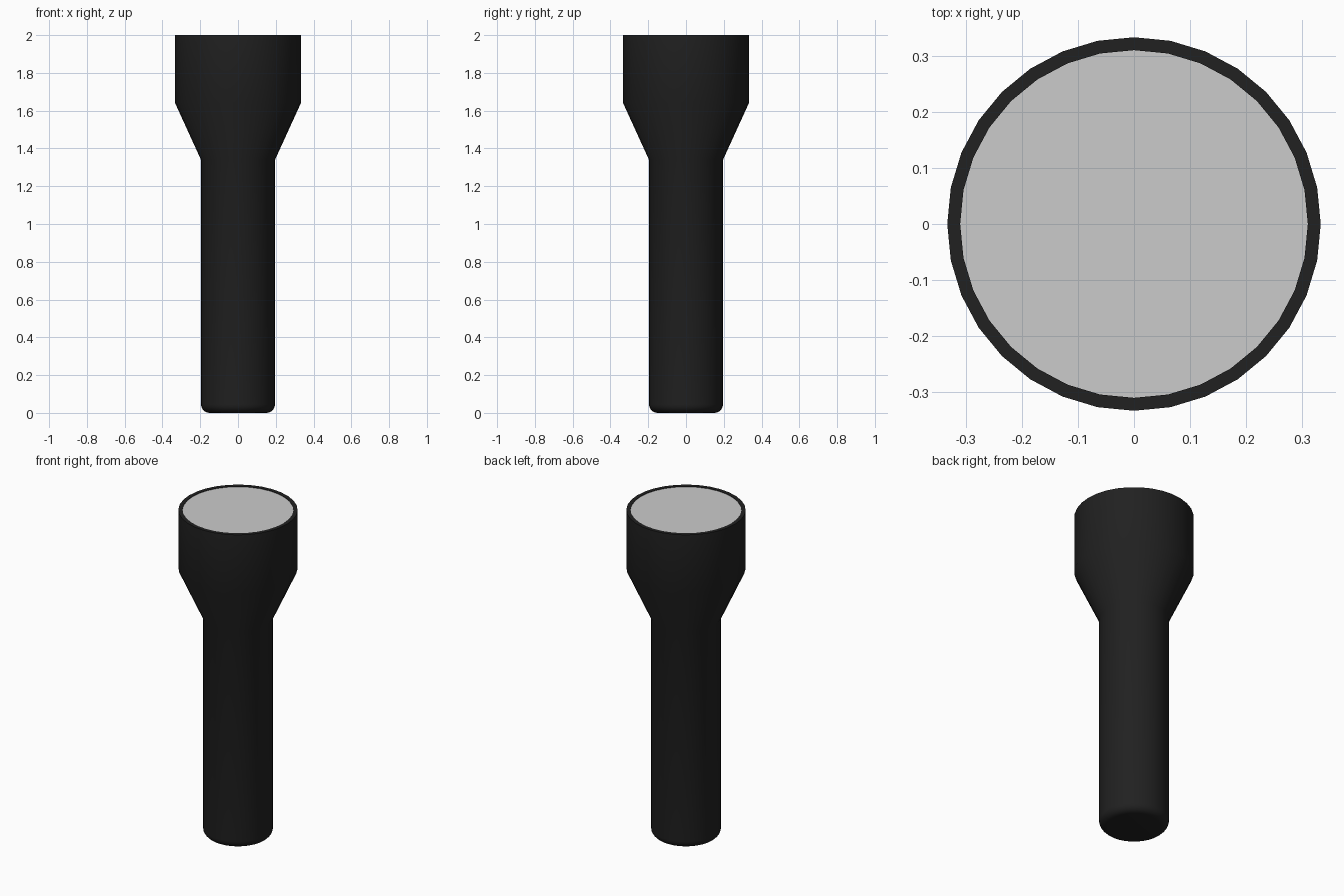
import bpy, bmesh, math

if "Cube" in bpy.data.objects:
    bpy.data.objects.remove(bpy.data.objects["Cube"])

SIDES = 32


def lathe(name, profile, angle=30):
    """Revolve (radius, z) points about z; the ends at radius 0 become caps."""
    bm = bmesh.new()
    rings = []
    for r, z in profile:
        rings.append([bm.verts.new((r * math.cos(2 * math.pi * i / SIDES),
                                    r * math.sin(2 * math.pi * i / SIDES), z))
                      for i in range(SIDES)])
    for a, b in zip(rings, rings[1:]):
        for i in range(SIDES):
            j = (i + 1) % SIDES
            bm.faces.new((a[i], a[j], b[j], b[i]))
    bm.faces.new(rings[0][::-1])
    bm.faces.new(rings[-1])
    bmesh.ops.recalc_face_normals(bm, faces=bm.faces)
    mesh = bpy.data.meshes.new(name)
    bm.to_mesh(mesh)
    bm.free()
    obj = bpy.data.objects.new(name, mesh)
    bpy.context.collection.objects.link(obj)
    bpy.ops.object.select_all(action='DESELECT')
    obj.select_set(True)
    bpy.context.view_layer.objects.active = obj
    bpy.ops.object.shade_smooth_by_angle(angle=math.radians(angle))
    return obj


black = bpy.data.materials.new("black_metal")
black.diffuse_color = (0.015, 0.015, 0.015, 1)
black.use_nodes = True
black.node_tree.nodes["Principled BSDF"].inputs["Base Color"].default_value = black.diffuse_color

# Casing: rounded tail, straight grip, flared neck, head and shallow lens seat
R, F = 0.196, 0.045
tail = [(R - F + F * math.sin(t), F - F * math.cos(t))
        for t in (math.pi / 2 * k / 5 for k in range(6))]
casing = lathe("flashlight_casing", tail + [
    (R, 1.34), (0.333, 1.64), (0.333, 2.0), (0.31, 2.0), (0.31, 1.98)], 25)
casing.data.materials.append(black)

# Lens: grey disc set into the rim
lathe("lens", [(0.31, 1.985), (0.31, 1.997)])
